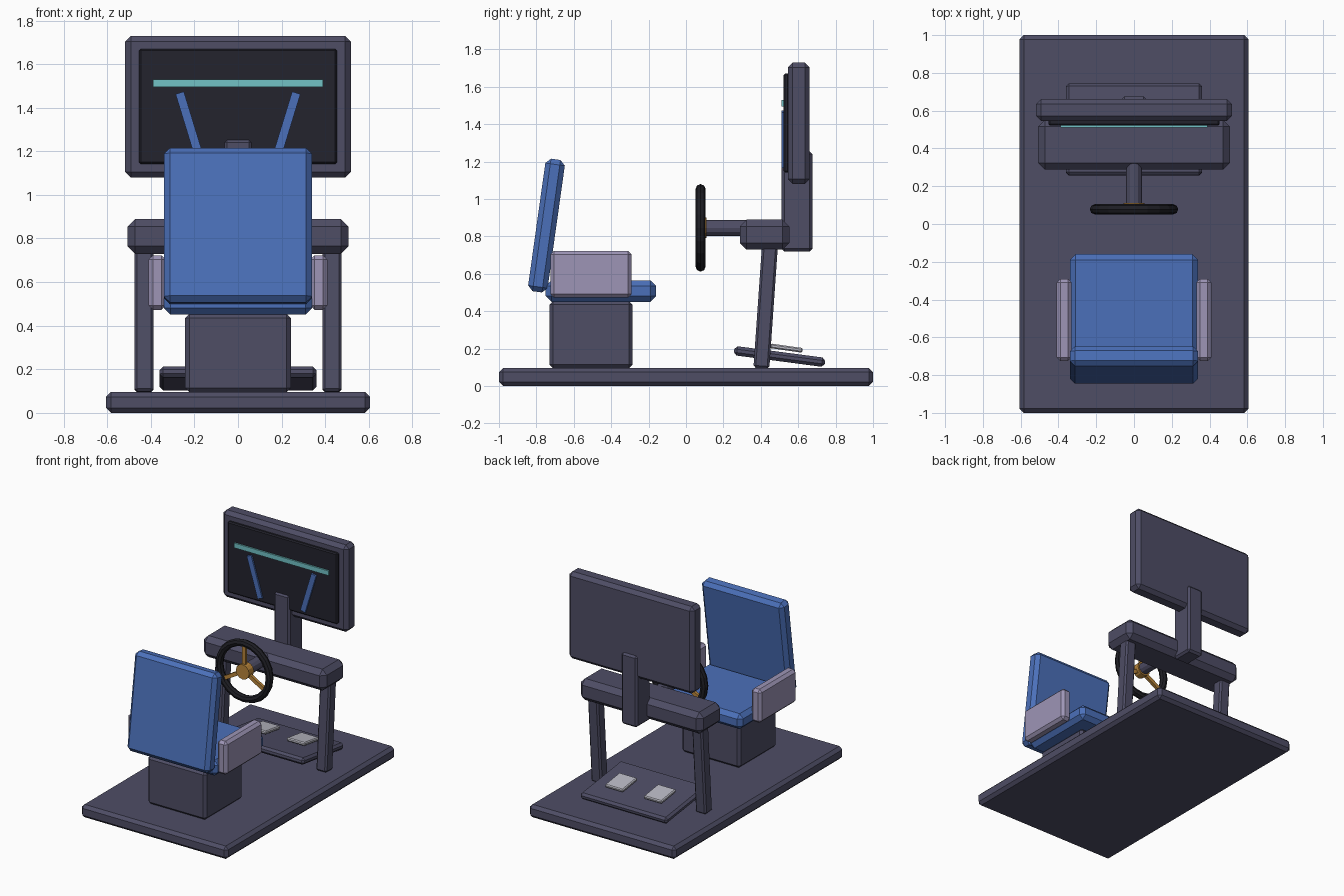
import bpy, bmesh, math
from mathutils import Matrix

cube = bpy.data.objects.get("Cube")
if cube:
    bpy.data.objects.remove(cube, do_unlink=True)


def material(name, hex_code):
    """Flat material from an sRGB hex code, stored as linear values."""
    srgb = [int(hex_code[i:i + 2], 16) / 255 for i in (0, 2, 4)]
    rgba = [c / 12.92 if c < 0.04 else ((c + 0.055) / 1.055) ** 2.4 for c in srgb] + [1]
    mat = bpy.data.materials.new(name)
    mat.use_nodes = True
    mat.diffuse_color = rgba
    mat.node_tree.nodes["Principled BSDF"].inputs["Base Color"].default_value = rgba
    return mat


FRAME = material("slate_frame", "4E4D65")
BLUE = material("blue_fabric", "4B70BA")
MAUVE = material("mauve_armrest", "9D95B6")
GLASS = material("dark_screen", "23232D")
RUBBER = material("black_rubber", "1E1E24")
ORANGE = material("orange_metal", "B8853A")
CYAN = material("cyan_line", "72C2C6")
PEDAL = material("pale_metal", "B9B9C3")


def add_object(name, bm, mat):
    mesh = bpy.data.meshes.new(name)
    bm.to_mesh(mesh)
    bm.free()
    mesh.materials.append(mat)
    obj = bpy.data.objects.new(name, mesh)
    bpy.context.collection.objects.link(obj)
    return obj


def box(name, center, size, mat, bevel=0.0, tilt=0.0, axis='X'):
    """Chamfered box, tilted in degrees about one axis through its centre."""
    bm = bmesh.new()
    bmesh.ops.create_cube(bm, size=1)
    bmesh.ops.scale(bm, vec=size, verts=bm.verts)
    if bevel:
        bmesh.ops.bevel(bm, geom=bm.edges[:], offset=bevel, segments=1,
                        affect='EDGES', profile=0.5)
    obj = add_object(name, bm, mat)
    obj.location = center
    obj.rotation_euler['XYZ'.index(axis)] = math.radians(tilt)
    return obj


def rod(name, y0, y1, z, radius, mat, sides=12):
    """Cylinder along y on the centre line."""
    bm = bmesh.new()
    bmesh.ops.create_cone(bm, cap_ends=True, segments=sides, radius1=radius,
                          radius2=radius, depth=y1 - y0,
                          matrix=Matrix.Rotation(math.pi / 2, 4, 'X'))
    obj = add_object(name, bm, mat)
    obj.location = (0, (y0 + y1) / 2, z)
    return obj


# Platform and seat
box("platform", (0, 0, 0.048), (1.21, 2, 0.096), FRAME, 0.022)
box("seat_pedestal", (0, -0.508, 0.275), (0.485, 0.445, 0.36), FRAME, 0.02)
box("seat_cushion", (0, -0.455, 0.508), (0.68, 0.59, 0.115), BLUE, 0.03)
box("seat_back", (0, -0.746, 0.858), (0.68, 0.105, 0.715), BLUE, 0.027, -8)

# Paired parts
for side, s in (("right", -1), ("left", 1)):
    box(side + "_armrest", (s * 0.37, -0.508, 0.598), (0.08, 0.435, 0.25), MAUVE, 0.02)
    box(side + "_leg", (s * 0.431, 0.426, 0.425), (0.087, 0.085, 0.66), FRAME, 0.012, -4)
    box(side + "_pedal", (s * 0.16, 0.537, 0.203), (0.15, 0.175, 0.025), PEDAL, 0.007, -8)
    box(side + "_lane_line", (s * 0.222, 0.518, 1.32), (0.04, 0.016, 0.31), BLUE,
        tilt=-s * -17, axis='Y')

# Pedal plate and dashboard
box("pedal_plate", (0, 0.5, 0.158), (0.72, 0.49, 0.05), FRAME, 0.016, -7.5)
box("dashboard", (0, 0.42, 0.81), (1.015, 0.265, 0.16), FRAME, 0.036)

# Steering wheel
WHEEL_Y, WHEEL_Z = 0.078, 0.846
rod("steering_column", 0.1, 0.32, WHEEL_Z, 0.043, FRAME)
rod("wheel_hub", 0.053, 0.11, WHEEL_Z, 0.055, ORANGE)
bpy.ops.mesh.primitive_torus_add(location=(0, WHEEL_Y, WHEEL_Z), rotation=(math.pi / 2, 0, 0),
                                 major_radius=0.207, minor_radius=0.027,
                                 major_segments=20, minor_segments=8)
rim = bpy.context.object
rim.name = "wheel_rim"
rim.data.materials.append(RUBBER)
for i in range(3):
    a = math.radians(120 * i)
    box(f"wheel_spoke_{i + 1}", (0.11 * math.sin(a), WHEEL_Y, WHEEL_Z + 0.11 * math.cos(a)),
        (0.028, 0.022, 0.19), ORANGE, tilt=120 * i, axis='Y')

# Monitor and its post
box("monitor_post", (0, 0.593, 0.987), (0.13, 0.165, 0.535), FRAME, 0.015)
box("monitor_case", (0, 0.603, 1.405), (1.035, 0.117, 0.65), FRAME, 0.026)
box("screen", (0, 0.537, 1.406), (0.907, 0.03, 0.528), GLASS, 0.008)
box("horizon_line", (0, 0.518, 1.513), (0.778, 0.016, 0.035), CYAN)
